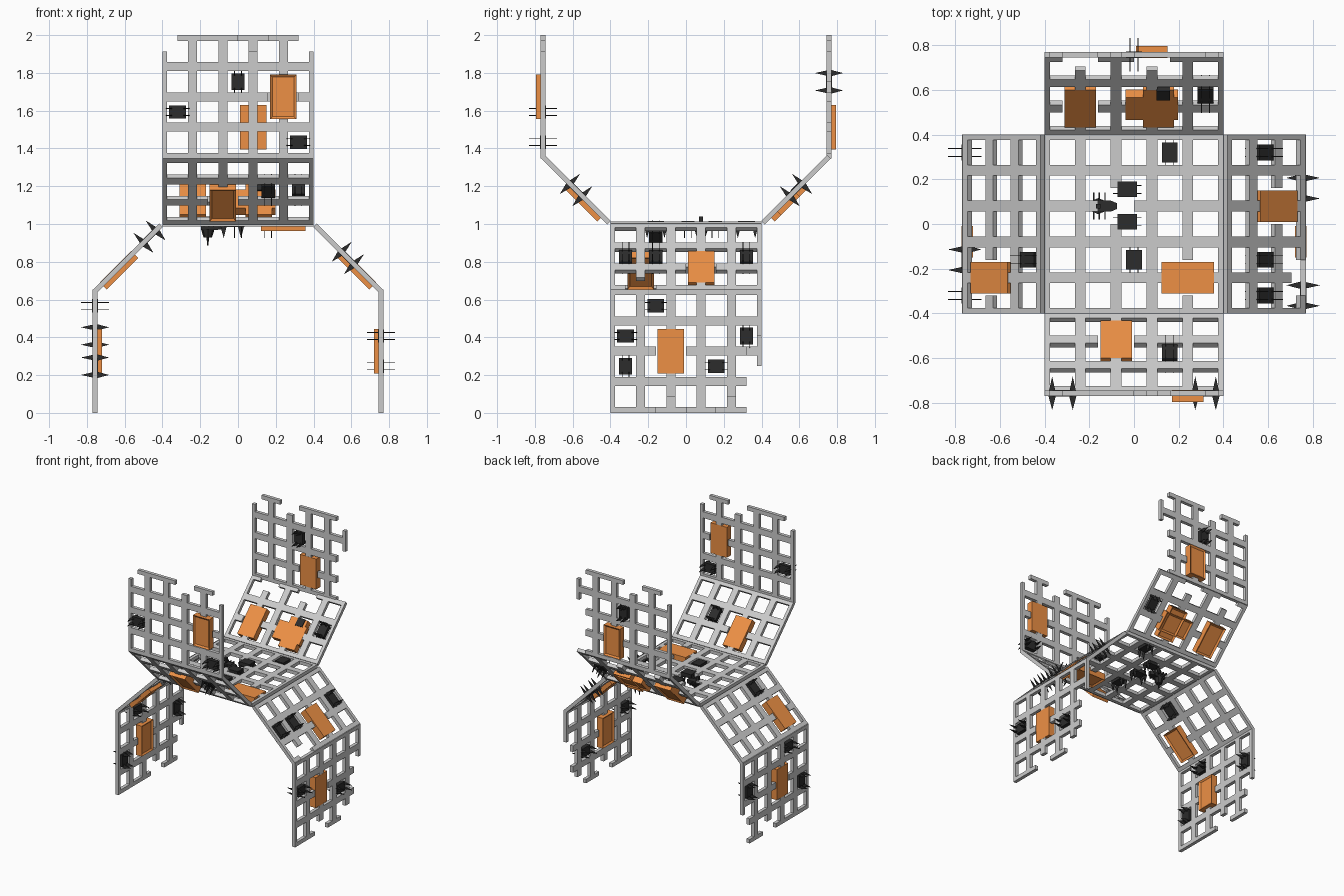
import bpy, bmesh
from mathutils import Vector as V, Matrix

if "Cube" in bpy.data.objects:
    bpy.data.objects.remove(bpy.data.objects["Cube"])

P, HW, TH = 0.16, 0.024, 0.013        # lattice pitch, half bar width, half thickness


def material(name, col):
    m = bpy.data.materials.new(name)
    m.diffuse_color = (*col, 1)
    m.use_nodes = True
    m.node_tree.nodes["Principled BSDF"].inputs["Base Color"].default_value = m.diffuse_color
    return m


ORANGE = material("orange", (0.85, 0.28, 0.06))
BLACK = material("black", (0.025, 0.025, 0.025))


def finish(bm, name, mat=None, frame=None):
    if frame:
        o, u, v, n = frame
        for vert in bm.verts:
            a, b, c = vert.co
            vert.co = o + u * a + v * b + n * c
    bmesh.ops.recalc_face_normals(bm, faces=bm.faces)
    me = bpy.data.meshes.new(name)
    bm.to_mesh(me)
    bm.free()
    ob = bpy.data.objects.new(name, me)
    bpy.context.collection.objects.link(ob)
    if mat:
        me.materials.append(mat)


def box(bm, c, s):
    m = Matrix.Translation(c) @ Matrix.Diagonal((*s, 1))
    return bmesh.ops.create_cube(bm, size=1, matrix=m)["verts"]


def lattice(name, frame, rows, missing, vmin, vmax):
    """Each present node is a cross of four half bars, merged into one sheet."""
    us = [-0.4 + P * i for i in range(6)]
    vs = [P * j for j in range(rows)]

    def cuts(ns, lo, hi):
        c = {lo, hi}
        for n in ns:
            c |= {round(n + d, 4) for d in (-P / 2, -HW, HW, P / 2) if lo < n + d < hi}
        return sorted(c)

    cu, cv = cuts(us, -0.4, 0.4), cuts(vs, vmin, vmax)
    bm = bmesh.new()
    for a0, a1 in zip(cu, cu[1:]):
        for b0, b1 in zip(cv, cv[1:]):
            a, b = (a0 + a1) / 2, (b0 + b1) / 2
            i = min(range(6), key=lambda k: abs(us[k] - a))
            j = min(range(rows), key=lambda k: abs(vs[k] - b))
            on = abs(us[i] - a) < HW or abs(vs[j] - b) < HW
            if on and (i, j) not in missing:
                bm.faces.new([bm.verts.new((x, y, -TH)) for x, y in
                              ((a0, b0), (a1, b0), (a1, b1), (a0, b1))])
    bmesh.ops.remove_doubles(bm, verts=bm.verts, dist=1e-4)
    r = bmesh.ops.extrude_face_region(bm, geom=bm.faces[:], use_keep_orig=True)
    for g in r["geom"]:
        if isinstance(g, bmesh.types.BMVert):
            g.co.z = TH
    finish(bm, name, None, frame)


def tray(name, frame, u, v, along_v):
    """Orange block with a shallow recess on its under side."""
    s = (0.14, 0.235) if along_v else (0.235, 0.14)
    bm = bmesh.new()
    box(bm, (u, v, -0.012), (*s, 0.052))
    f = min(bm.faces, key=lambda q: q.calc_center_median().z)
    bmesh.ops.inset_region(bm, faces=[f], thickness=0.018)
    for vert in f.verts:
        vert.co.z += 0.01
    finish(bm, name, ORANGE, frame)


def sensor(name, frame, u, v, along_v, top):
    """Black block with four thin diamond fins standing on the panel normal."""
    bm = bmesh.new()
    box(bm, (0, 0, 0), (0.088, 0.07, 0.03))
    for sx in (-1, 1):
        for y in (-0.018, 0.018):
            x, t = 0.046 * sx, 0.002
            prof = [(x, -0.075), (x + 0.018, -0.006), (x, top), (x - 0.018, -0.006)]
            a = [bm.verts.new((p, y - t, z)) for p, z in prof]
            b = [bm.verts.new((p, y + t, z)) for p, z in prof]
            bm.faces.new(a)
            bm.faces.new(b[::-1])
            for k in range(4):
                bm.faces.new((a[k], a[k - 1], b[k - 1], b[k]))
    for vert in bm.verts:
        x, y, z = vert.co
        vert.co = (u + y, v + x, z) if along_v else (u + x, v + y, z)
    finish(bm, name, BLACK, frame)


def panel(name, frame, rows, trays=(), sensors=(), missing=(), ext=(-0.005, None), top=0.075):
    vmax = ext[1] or P * (rows - 1) + 0.008
    gone = set(missing) | {(i, j) for i, j, _ in trays}
    lattice(name + "_lattice", frame, rows, gone, ext[0], vmax)
    for i, j, d in trays:
        tray(name + "_tray", frame, -0.4 + P * i, P * j, d)
    for u, v, d in sensors:
        sensor(name + "_sensor", frame, u, v, d, top)


X, Y, Z = V((1, 0, 0)), V((0, 1, 0)), V((0, 0, 1))


def slant(axis, up):
    """Frame of a 45 degree panel leaving the deck along axis."""
    u = Y if abs(axis.x) > 0.5 else X
    return (axis * 0.412 + Z * (1 + 0.01 * up), u,
            (axis + Z * up).normalized(), (Z - axis * up).normalized())


def upright(axis, up):
    u = Y if abs(axis.x) > 0.5 else X
    return (axis * 0.757 + Z * (1 + 0.353 * up), u, Z * up, -axis * up)


# central deck
panel("deck", (V((0, -0.4, 1)), X, Y, Z), 6, [(4, 1, False)],
      [(0.16, 0.72, True), (0, 0.24, True), (-0.03, 0.555, False), (-0.03, 0.41, False)],
      [(2, 3)], (0, 0.8), 0.014)

# two arms bending down, ending in legs
panel("right_slope", slant(X, -1), 4, [(3, 2, True)],
      [(0.32, 0.24, True), (-0.16, 0.24, True), (-0.32, 0.24, True)], [(1, 3)])
panel("left_slope", slant(-X, -1), 4, [(1, 2, True)], [(-0.16, 0.08, True)])
panel("right_leg", upright(X, -1), 5, [(2, 2, True)],
      [(-0.32, 0.24, False), (0.16, 0.40, False)],
      [(2, 4), (4, 4), (5, 4), (5, 3), (5, 2)], (-0.005, 0.647))
panel("left_leg", upright(-X, -1), 5, [(2, 2, True)],
      [(0.32, 0.24, True), (-0.32, 0.40, True), (-0.16, 0.08, False)],
      [(3, 4), (5, 4), (5, 3)], (-0.005, 0.647))

# two arms bending up, ending in walls
panel("front_slope", slant(-Y, 1), 4, [(2, 1, True)], [(0.16, 0.24, True)])
panel("back_slope", slant(Y, 1), 4, [(1, 1, True), (3, 1, False)],
      [(0.32, 0.24, True)], [(1, 3), (3, 3)])
panel("front_wall", upright(-Y, 1), 5, [(4, 2, True)],
      [(-0.32, 0.24, False), (0.32, 0.08, False)],
      [(0, 4), (3, 4), (5, 4)], (-0.005, 0.647))
panel("back_wall", upright(Y, 1), 5, [(3, 1, True)], [(0, 0.40, True)],
      [(0, 4), (2, 4), (5, 4), (5, 2), (5, 1), (5, 0)], (-0.005, 0.647))

# second crossed tray and small block on the back slope
tray("back_slope_upper_tray", slant(Y, 1), 0.11, P, True)
bm = bmesh.new()
box(bm, (0.13, 0.25, 0.0), (0.06, 0.06, 0.04))
finish(bm, "back_slope_block", BLACK, slant(Y, 1))

# docked pod in the deck opening
bm = bmesh.new()
box(bm, (-0.15, 0.08, 0.985), (0.09, 0.05, 0.035))
nose = box(bm, (-0.09, 0.08, 0.985), (0.03, 0.05, 0.03))
for vert in nose:
    if vert.co.x > -0.09:
        vert.co.y = 0.08 + (vert.co.y - 0.08) * 0.5
for x in (-0.18, -0.155, -0.13):
    box(bm, (x, 0.08, 0.99), (0.006, 0.12, 0.012))
box(bm, (-0.16, 0.08, 1.02), (0.02, 0.02, 0.04))
finish(bm, "pod_body", BLACK)
bm = bmesh.new()
for r1, r2, d, z in ((0.022, 0.036, 0.045, 0.95), (0.003, 0.008, 0.05, 0.912)):
    bmesh.ops.create_cone(bm, cap_ends=True, segments=8, radius1=r1, radius2=r2, depth=d,
                          matrix=Matrix.Translation((-0.16, 0.08, z)))
finish(bm, "pod_spike", BLACK)
